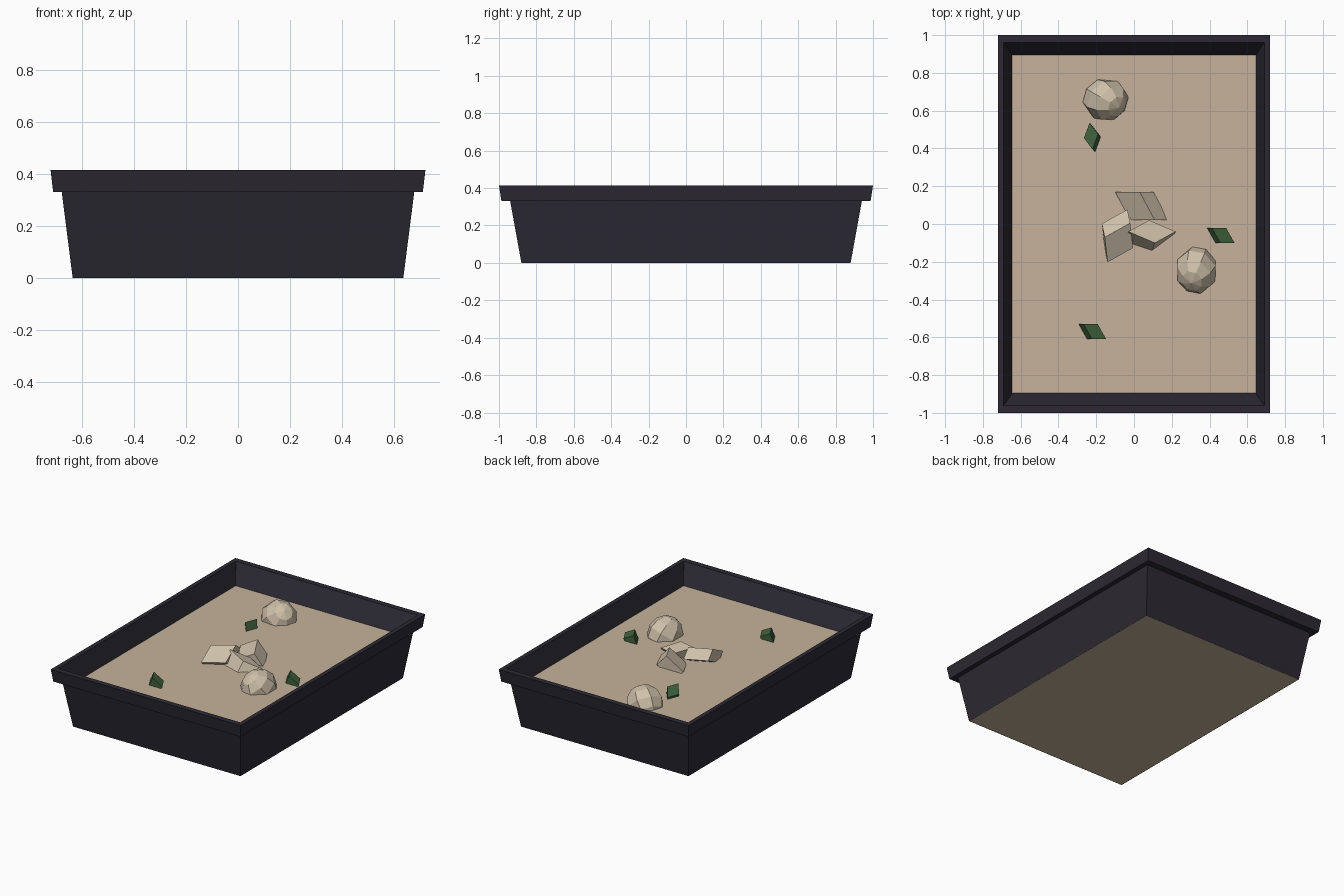
import bpy, bmesh
from mathutils import Vector, Matrix, Euler

if "Cube" in bpy.data.objects:
    bpy.data.objects.remove(bpy.data.objects["Cube"])


def material(name, rgb):
    m = bpy.data.materials.new(name)
    m.diffuse_color = (*rgb, 1)
    m.use_nodes = True
    m.node_tree.nodes["Principled BSDF"].inputs["Base Color"].default_value = m.diffuse_color
    return m


DARK = material("dark_plastic", (0.025, 0.022, 0.033))
SAND = material("sand", (0.57, 0.45, 0.33))
STONE = material("stone", (0.62, 0.53, 0.40))
GREEN = material("green", (0.05, 0.12, 0.045))


def finish(name, bm, mat):
    bmesh.ops.recalc_face_normals(bm, faces=bm.faces)
    me = bpy.data.meshes.new(name)
    bm.to_mesh(me)
    bm.free()
    me.materials.append(mat)
    ob = bpy.data.objects.new(name, me)
    bpy.context.collection.objects.link(ob)
    return ob


def rect_loft(name, profile, mat, caps=False):
    """Stack of rectangles (half x, half y, z) joined by side faces."""
    bm = bmesh.new()
    rings = [[bm.verts.new((sx * x, sy * y, z))
              for sx, sy in ((-1, -1), (1, -1), (1, 1), (-1, 1))]
             for x, y, z in profile]
    for a, b in zip(rings, rings[1:]):
        for i in range(4):
            j = (i + 1) % 4
            bm.faces.new((a[i], a[j], b[j], b[i]))
    if caps:
        bm.faces.new(rings[0])
        bm.faces.new(rings[-1])
    return finish(name, bm, mat)


def skewed_block(name, corner, u, v, w, mat):
    """Block spanned by three edges from its top corner."""
    bm = bmesh.new()
    m = Matrix((u, v, w)).transposed().to_4x4()
    m.translation = Vector(corner) + (Vector(u) + Vector(v) + Vector(w)) / 2
    bmesh.ops.create_cube(bm, size=1, matrix=m)
    return finish(name, bm, mat)


def lump(name, loc, size, rot):
    bm = bmesh.new()
    bmesh.ops.create_uvsphere(bm, u_segments=8, v_segments=6, radius=1)
    m = (Matrix.Translation(loc) @ Matrix.Diagonal((*size, 1))
         @ Euler(rot).to_matrix().to_4x4())
    bm.transform(m)
    return finish(name, bm, STONE)


# Tray: sloped wall, overhanging rim, inner wall down to the sand
rect_loft("tray", [(0.635, 0.88, 0), (0.677, 0.94, 0.33), (0.71, 0.987, 0.33),
                   (0.72, 1.0, 0.415), (0.69, 0.962, 0.415),
                   (0.645, 0.895, 0.285)], DARK)

# Sand fill, visible from above and as the underside
rect_loft("sand", [(0.634, 0.879, 0), (0.645, 0.895, 0.285)], SAND, caps=True)

# Rounded lumps half sunk in the sand
lump("round_lump_back", (-0.15, 0.658, 0.285), (0.122, 0.114, 0.12), (0.6, 0.5, 0.4))
lump("round_lump_front", (0.33, -0.245, 0.285), (0.112, 0.126, 0.12), (0.5, -0.4, 0.2))

# Cluster of angular lumps in the middle
skewed_block("block_lump_back", (0.03, 0.17, 0.375), (0.08, -0.15, -0.02),
             (-0.13, 0, -0.075), (0.073, 0, -0.08), STONE)
skewed_block("block_lump_left", (-0.155, -0.07, 0.38), (0.135, 0.075, 0.005),
             (0.015, -0.132, -0.067), (-0.015, 0.072, -0.05), STONE)
skewed_block("block_lump_right", (-0.03, -0.04, 0.37), (0.14, -0.06, -0.02),
             (0.11, 0.06, -0.05), (-0.02, -0.055, -0.09), STONE)

# Small green chips
for i, (x, y) in enumerate(((0.412, -0.02), (-0.267, -0.53))):
    skewed_block(f"green_chip_{i + 1}", (x, y, 0.34), (0.045, -0.08, 0),
                 (-0.028, 0, -0.06), (0.075, 0, -0.04), GREEN)
skewed_block("green_chip_3", (-0.19, 0.475, 0.34), (-0.03, -0.08, 0),
             (-0.045, 0.06, -0.04), (0.015, -0.015, -0.06), GREEN)
